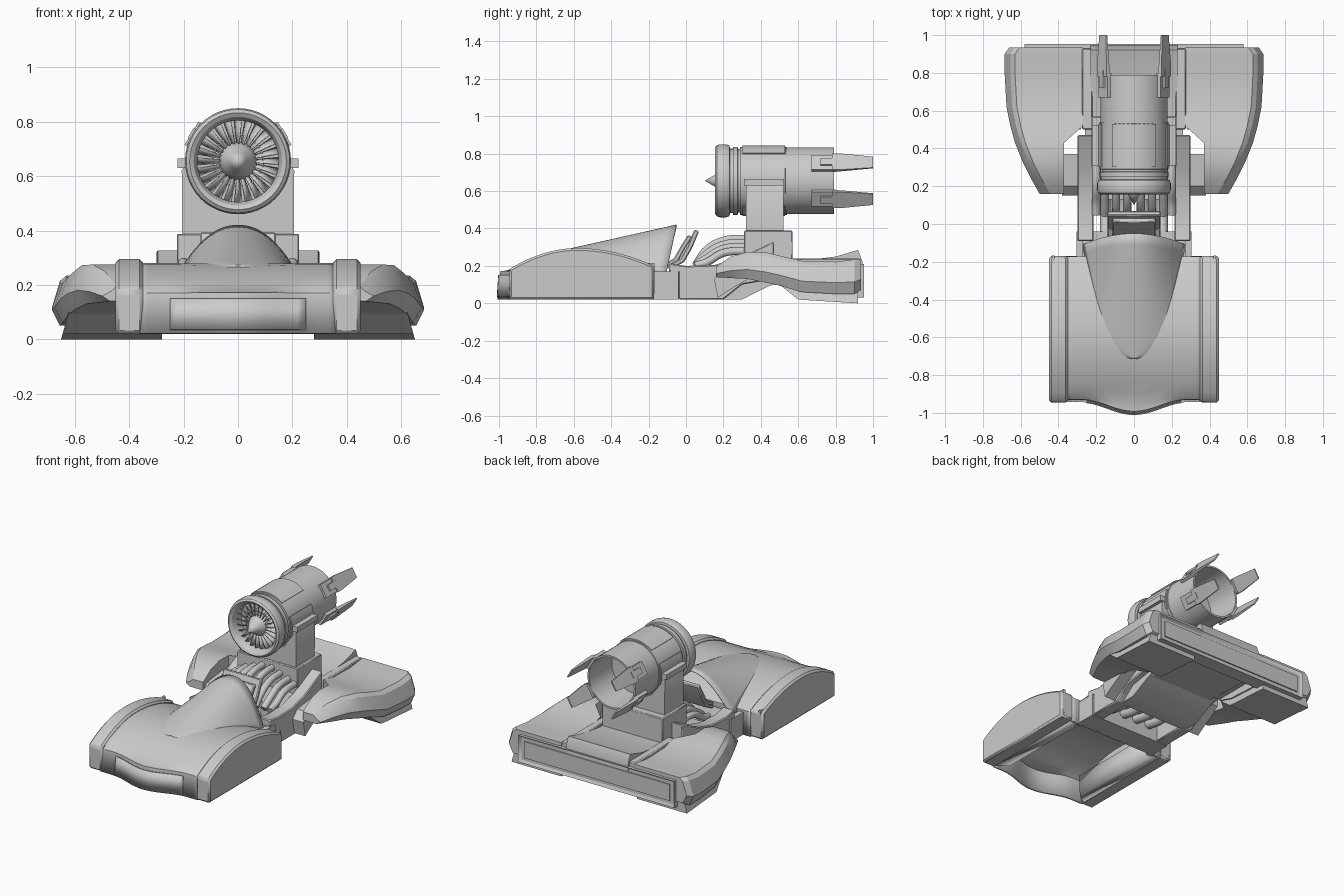
import bpy, bmesh, math
from math import sin, cos, pi, radians
from mathutils import Vector

if "Cube" in bpy.data.objects:
    bpy.data.objects.remove(bpy.data.objects["Cube"])

CZ = 0.655  # turbine axis height


def make(name, verts, faces, mirror=False, bevel=0, solid=0, angle=30):
    me = bpy.data.meshes.new(name)
    me.from_pydata(verts, [], faces)
    bm = bmesh.new()
    bm.from_mesh(me)
    bmesh.ops.remove_doubles(bm, verts=bm.verts, dist=1e-5)
    bmesh.ops.recalc_face_normals(bm, faces=bm.faces)
    bm.to_mesh(me)
    bm.free()
    me.shade_smooth()
    me.set_sharp_from_angle(angle=radians(angle))
    ob = bpy.data.objects.new(name, me)
    bpy.context.collection.objects.link(ob)
    if solid:
        m = ob.modifiers.new("thickness", 'SOLIDIFY')
        m.thickness, m.offset = solid, 0
    if bevel:
        m = ob.modifiers.new("bevel", 'BEVEL')
        m.width, m.segments, m.limit_method = bevel, 1, 'ANGLE'
    if mirror:
        ob.modifiers.new("mirror", 'MIRROR')
    return ob


def loft(name, rings, closed=True, caps=True, **kw):
    n = len(rings[0])
    verts = [p for r in rings for p in r]
    faces = [(i * n + j, i * n + (j + 1) % n, (i + 1) * n + (j + 1) % n, (i + 1) * n + j)
             for i in range(len(rings) - 1) for j in range(n if closed else n - 1)]
    if caps and closed:
        faces += [tuple(range(n)), tuple(range(len(verts) - n, len(verts)))]
    return make(name, verts, faces, **kw)


def prism_x(name, pts, x0, x1, **kw):   # (y, z) profile
    return loft(name, [[(x, y, z) for y, z in pts] for x in (x0, x1)], **kw)


def prism_y(name, pts, y0, y1, **kw):   # (x, z) profile
    return loft(name, [[(x, y, z) for x, z in pts] for y in (y0, y1)], **kw)


def box(name, x0, x1, y0, y1, z0, z1, **kw):
    return prism_x(name, [(y0, z0), (y1, z0), (y1, z1), (y0, z1)], x0, x1, **kw)


def lathe(name, prof, a0=0, a1=360, n=48, loop=False, **kw):  # (r, y) about turbine axis
    full = a1 - a0 == 360
    rings = []
    for i in range(n + 1):
        a = radians(a0 + (a1 - a0) * i / n)
        rings.append([(r * cos(a), y, CZ + r * sin(a)) for r, y in prof])
    return loft(name, rings, closed=loop, caps=not full, **kw)


def tube(name, pts, r):
    cu = bpy.data.curves.new(name, 'CURVE')
    cu.dimensions, cu.bevel_depth, cu.bevel_resolution, cu.use_fill_caps = '3D', r, 3, True
    sp = cu.splines.new('BEZIER')
    sp.bezier_points.add(len(pts) - 1)
    for b, p in zip(sp.bezier_points, pts):
        b.co = p
        b.handle_left_type = b.handle_right_type = 'AUTO'
    ob = bpy.data.objects.new(name, cu)
    bpy.context.collection.objects.link(ob)


def arch(y):
    d = y + 0.58
    return 0.295 - (0.095 * (d / 0.41) ** 2 if d > 0 else 0.115 * (d / 0.37) ** 2)


def nose(x):
    return -0.92 - (0.0325 * (1 + cos(pi * x / 0.28)) if abs(x) < 0.28 else 0)


# Front hull: hollow shell with a pointed nose
xs = [-0.36 + 0.72 * i / 24 for i in range(25)]
rings = []
for x in xs:
    f = nose(x)
    r = [(x, f - 0.013, 0.02), (x, f, 0.165)]
    for k in range(13):
        y = f + 0.025 + (-0.18 - f - 0.025) * k / 12
        r.append((x, y, max(arch(y) - 0.025, 0.165)))
    r.append((x, -0.18, 0.02))
    rings.append(r)
loft("front_hull", rings, closed=False, solid=0.02)
for s in (-1, 1):
    loft("hull_inner_ledge", [[(s * 0.36, -0.92, 0.025), (s * 0.36, -0.18, 0.025)],
                              [(s * 0.29, -0.87, 0.025), (s * 0.29, -0.22, 0.025)],
                              [(s * 0.27, -0.85, 0.15), (s * 0.27, -0.24, 0.15)]], closed=False, solid=0.008)
loft("nose_panel", [[(x, nose(x) - 0.024 + 0.008 * (z - .03) / .12, z) for z in (0.035, 0.15)]
                    for x in [-0.25 + 0.5 * i / 16 for i in range(17)]], closed=False, solid=0.006)

# Front fenders
ys = [-0.935 + 0.765 * i / 18 for i in range(19)]
prof = [(-0.945, 0.02), (-0.945, 0.175)] + [(y, arch(y)) for y in ys] + [(-0.17, 0.02)]
prism_x("front_fender", prof, 0.35, 0.45, mirror=True, bevel=0.012)
box("fender_rear_slot", 0.42, 0.435, -0.28, -0.168, 0.05, 0.215, mirror=True)

# Cockpit cowl: swelling bubble, open at the back
rings = []
for i in range(19):
    s = (i / 18) ** 1.6
    w = 0.02 + 0.25 * s ** 0.42
    r = []
    for j in range(29):
        u = -1 + j / 14
        y = -0.71 + 0.66 * s - 0.06 * s ** 4 * abs(u) ** 2
        base = arch(y) - 0.028
        top = 0.268 + 0.148 * s
        r.append((w * u, y, base + (top - base) * (1 - abs(u) ** 2.2)))
    rings.append(r)
loft("cockpit_cowl", rings, closed=False, solid=0.01, angle=50)

# Middle tub, rails and belly block
box("tub_floor", -0.28, 0.28, -0.19, -0.04, 0.02, 0.15)
box("tub_side", 0.27, 0.305, -0.2, -0.04, 0.02, 0.17, mirror=True)
prism_x("side_rail", [(-0.09, 0.165), (-0.09, 0.215), (0.0, 0.2), (0.15, 0.205), (0.28, 0.24), (0.47, 0.33),
                      (0.47, 0.13), (0.3, 0.1), (0.2, 0.02), (-0.04, 0.02), (-0.04, 0.165)],
        0.215, 0.3, mirror=True, bevel=0.006)
prism_x("belly_block", [(0.13, 0.1), (0.18, 0.02), (0.3, 0.02), (0.44, 0.09), (0.52, 0.12), (0.52, 0.23),
                        (0.13, 0.2)], -0.26, 0.26)
prism_x("rail_bracket", [(0.15, 0.13), (0.17, 0.03), (0.23, 0.07), (0.37, 0.15), (0.37, 0.2), (0.2, 0.18)],
        0.29, 0.38, mirror=True)

# Seat back and headrest shells
for k, w in ((0, 0.14), (1, 0.115)):
    d = -0.035 * k
    prism_x("seat_back", [(-0.1 + d, 0.2), (-0.03 + d, 0.24), (0.01 + d, 0.31), (0.045 + d, 0.395 - k * .03),
                          (0.07 + d, 0.385 - k * .03), (0.035 + d, 0.3), (-0.01 + d, 0.22), (-0.09 + d, 0.18)],
            -w, w, bevel=0.006)

# Pipes between seat and engine base
for s in (-1, 1):
    for i, x in enumerate((0.035, 0.095, 0.155, 0.2)):
        h = -0.022 * i
        tube("engine_pipe", [(s * x, 0.05, 0.2), (s * x, 0.11, 0.285 + h), (s * x, 0.2, 0.335 + h),
                             (s * x, 0.34, 0.345 + h)], 0.022)
    for x in (0.05, 0.15):
        tube("lower_pipe", [(s * x, -0.05, 0.12), (s * x, 0.06, 0.1), (s * x, 0.18, 0.12)], 0.03)

# Rear fenders: stations of y, inner x, outer x, top z, bottom z
st = [(.16, .37, .50, .195, .14), (.24, .37, .545, .25, .135), (.33, .37, .59, .275, .13), (.43, .37, .63, .272, .11),
      (.52, .27, .655, .25, .09), (.62, .27, .675, .227, .06), (.8, .27, .685, .222, .05),
      (.9, .27, .685, .235, .05), (.935, .27, .66, .235, .07)]
loft("rear_fender", [[(a, y, b), (a, y, t), (o - .055, y, t), (o - .03, y, t - .02),
                      (o, y, b + .35 * (t - b)), (o - .03, y, b)] for y, a, o, t, b in st],
     mirror=True, angle=25)
loft("rear_skirt", [[(0.28, y, z), (0.28, y, 0.11), (0.62, y, 0.11), (0.62 + (0.11 - z) * .28, y, z)]
                    for y, z in ((0.5, 0.1), (0.6, 0.02), (0.92, 0.0))], mirror=True)

# Rear deck and tail bar
prism_x("rear_deck", [(0.45, 0.1), (0.45, 0.22), (0.6, 0.225), (0.8, 0.25), (0.92, 0.285), (0.945, 0.22),
                      (0.93, 0.08)], -0.23, 0.23)
box("deck_edge", 0.22, 0.275, 0.5, 0.93, 0.1, 0.24, mirror=True, bevel=0.006)
bar = box("tail_bar", -0.58, 0.58, 0.86, 0.953, 0.03, 0.21)
bm = bmesh.new()
bm.from_mesh(bar.data)
back = [f for f in bm.faces if f.normal.y > 0.9]
bmesh.ops.inset_region(bm, faces=back, thickness=0.022)
bmesh.ops.translate(bm, verts=back[0].verts, vec=(0, -0.014, 0))
bm.to_mesh(bar.data)
bm.free()
box("tail_panel", -0.54, 0.54, 0.92, 0.947, 0.065, 0.175)

# Engine pedestal
box("engine_base", -0.225, 0.225, 0.31, 0.57, 0.2, 0.388, bevel=0.005)
prism_y("engine_pylon", [(-0.205, 0.38), (0.205, 0.38), (0.207, 0.62), (0.185, 0.66), (-0.185, 0.66),
                         (-0.207, 0.62)], 0.32, 0.52)
box("engine_clamp", 0.17, 0.223, 0.31, 0.525, 0.63, 0.665, mirror=True)

# Turbine
lathe("intake_ring", [(.15, .27), (.15, .19), (.163, .165), (.178, .156), (.19, .165), (.195, .18), (.195, .215),
                      (.188, .233), (.172, .235), (.172, .25), (.182, .25), (.182, .276), (.17, .278), (.17, .3)])
lathe("turbine_housing", [(.16, .288), (.182, .29), (.182, .54), (.16, .542)])
lathe("fan_backplate", [(0, .25), (.16, .25), (.16, .26), (0, .26)])
lathe("nose_cone", [(0, .1), (.03, .152), (.055, .19), (.07, .22), (.07, .26)], n=32)
lathe("exhaust_nozzle", [(.155, .53), (.178, .53), (.178, .79), (.166, .79), (.158, .56), (0, .56)])
for a in (52, -22, 180 - 22, 230, 270):
    lathe("housing_plate", [(.17, .3), (.189, .302), (.189, .53), (.17, .532)], a, a + 44 if a != 52 else 128,
          n=10, loop=True)

# Fan blades
v, f = [], []
for i in range(24):
    a = 2 * pi * i / 24
    e, t = Vector((cos(a), 0, sin(a))), Vector((-sin(a), 0, cos(a)))
    for r, w in ((0.065, 0.005), (0.152, 0.013)):
        for y, k in ((0.2, -1), (0.24, 1)):
            v.append(e * r + t * w * k + Vector((0, y, CZ)))
    b = i * 4
    f.append((b, b + 1, b + 3, b + 2))
make("fan_blades", v, f, solid=0.004)
lathe("fan_mid_ring", [(.09, .215), (.096, .215), (.096, .25), (.09, .25)])

# Exhaust fins with mounting plates
for a in (31, 149, 211, 329):
    a = radians(a)
    n, t = Vector((cos(a), 0, sin(a))), Vector((-sin(a), 0, cos(a)))

    def slab(name, secs):  # y, half width, inner r, outer r
        loft(name, [[tuple(n * r + t * w * k + Vector((0, y, CZ)))
                     for r, k in ((r0, -1), (r0, 1), (r1, 1), (r1, -1))] for y, w, r0, r1 in secs])
    slab("fin_mount", [(.67, .045, .165, .192), (.8, .045, .165, .192)])
    slab("fin_hinge", [(.72, .02, .185, .203), (.815, .02, .185, .203)])
    slab("fin_blade", [(.78, .05, .18, .2), (.83, .05, .182, .2), (1.0, .034, .186, .194)])
